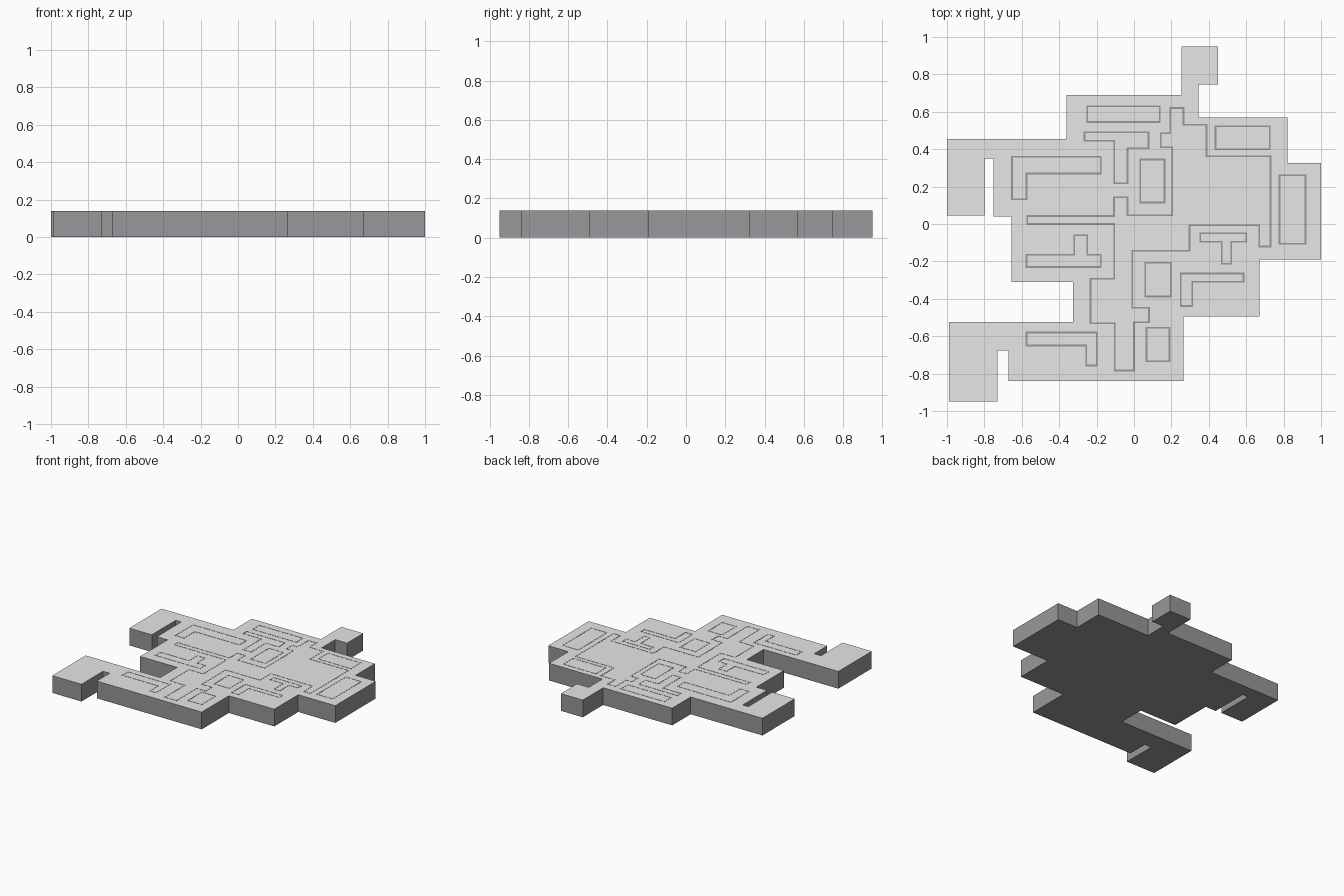
import bpy, bmesh
from mathutils import Vector

if "Cube" in bpy.data.objects:
    bpy.data.objects.remove(bpy.data.objects["Cube"])

TOP = 0.139      # top of the slab
LINE_TOP = 0.14  # top of the inlaid seam lines
LINE_W = 0.009


def make_mat(name, rgb):
    m = bpy.data.materials.new(name)
    m.diffuse_color = (*rgb, 1.0)
    m.use_nodes = True
    m.node_tree.nodes["Principled BSDF"].inputs["Base Color"].default_value = m.diffuse_color
    return m


dark = make_mat("dark grey", (0.32, 0.31, 0.32))
light = make_mat("light grey", (0.8, 0.8, 0.8))


def ortho(v):
    """Right-angled closed path: x0, y0, x1, y1 ... each step changes one axis, x first."""
    xs, ys = v[0::2], v[1::2]
    pts = []
    for i, y in enumerate(ys):
        pts += [Vector((xs[i], y)), Vector((xs[(i + 1) % len(xs)], y))]
    return pts


def finish(bm, name, mats):
    bmesh.ops.recalc_face_normals(bm, faces=bm.faces)
    if len(mats) > 1:   # light colour on faces looking up
        for f in bm.faces:
            f.material_index = 1 if f.normal.z > 0.9 else 0
    me = bpy.data.meshes.new(name)
    bm.to_mesh(me)
    bm.free()
    for m in mats:
        me.materials.append(m)
    ob = bpy.data.objects.new(name, me)
    bpy.context.collection.objects.link(ob)
    return ob


def slab(name, path):
    bm = bmesh.new()
    face = bm.faces.new([bm.verts.new((p.x, p.y, 0)) for p in ortho(path)])
    ext = bmesh.ops.extrude_face_region(bm, geom=[face], use_keep_orig=True)
    up = [g for g in ext["geom"] if isinstance(g, bmesh.types.BMVert)]
    bmesh.ops.translate(bm, verts=up, vec=(0, 0, TOP))
    return finish(bm, name, [dark, light])


def seam(name, path):
    """Thin mitred line plate following a closed path on the slab top."""
    pts = ortho(path)
    n = len(pts)
    bm = bmesh.new()
    rings = []
    for i, p in enumerate(pts):
        a = (p - pts[i - 1]).normalized()
        b = (pts[(i + 1) % n] - p).normalized()
        off = Vector((-a.y - b.y, a.x + b.x)) * LINE_W / 2
        rings.append([bm.verts.new((q.x, q.y, z)) for q, z in (
            (p + off, TOP), (p + off, LINE_TOP), (p - off, LINE_TOP), (p - off, TOP))])
    for i in range(n):
        r, s = rings[i], rings[(i + 1) % n]
        for k in range(4):
            j = (k + 1) % 4
            bm.faces.new((r[k], r[j], s[j], s[k]))
    return finish(bm, name, [dark])


# stepped body outline
slab("body_slab", [-1, 0.455, -0.36, 0.69, 0.255, 0.95, 0.45, 0.745, 0.345, 0.57,
                   0.82, 0.325, 1, -0.19, 0.67, -0.495, 0.265, -0.84, -0.67, -0.675,
                   -0.73, -0.95, -0.99, -0.525, -0.325, -0.31, -0.655, 0.04,
                   -0.75, 0.35, -0.80, 0.045])

# large central seam
seam("central_seam", [-0.57, 0.0, -0.105, -0.292, -0.233, -0.53, -0.103, -0.783, 0.0, -0.525,
                      0.08, -0.447, -0.01, -0.143, 0.297, -0.007, 0.67, -0.12, 0.73, 0.363,
                      0.388, 0.53, 0.265, 0.62, 0.193, 0.485, 0.143, 0.41, 0.205, 0.047,
                      -0.035, 0.143, -0.107, 0.043])

# plain rectangular seams: x min, y min, x max, y max
for name, rect in {
    "top_left_panel": (-0.25, 0.545, 0.138, 0.63),
    "centre_panel": (0.033, 0.115, 0.163, 0.345),
    "top_right_panel": (0.436, 0.40, 0.726, 0.523),
    "right_panel": (0.778, -0.105, 0.917, 0.26),
    "lower_panel": (0.06, -0.388, 0.196, -0.207),
    "bottom_panel": (0.067, -0.733, 0.19, -0.555),
}.items():
    seam(name, rect)

# bent seams
seam("upper_hook", [-0.265, 0.49, 0.078, 0.405, -0.035, 0.218, -0.105, 0.445])
seam("left_hook", [-0.652, 0.36, -0.177, 0.27, -0.575, 0.133])
seam("right_tee", [0.355, -0.05, 0.60, -0.095, 0.52, -0.213, 0.47, -0.095])
seam("lower_right_hook", [0.25, -0.265, 0.585, -0.308, 0.312, -0.438])
seam("bottom_left_hook", [-0.575, -0.58, -0.2, -0.757, -0.255, -0.65])
seam("left_tee", [-0.575, -0.23, -0.177, -0.165, -0.25, -0.06, -0.32, -0.165])
